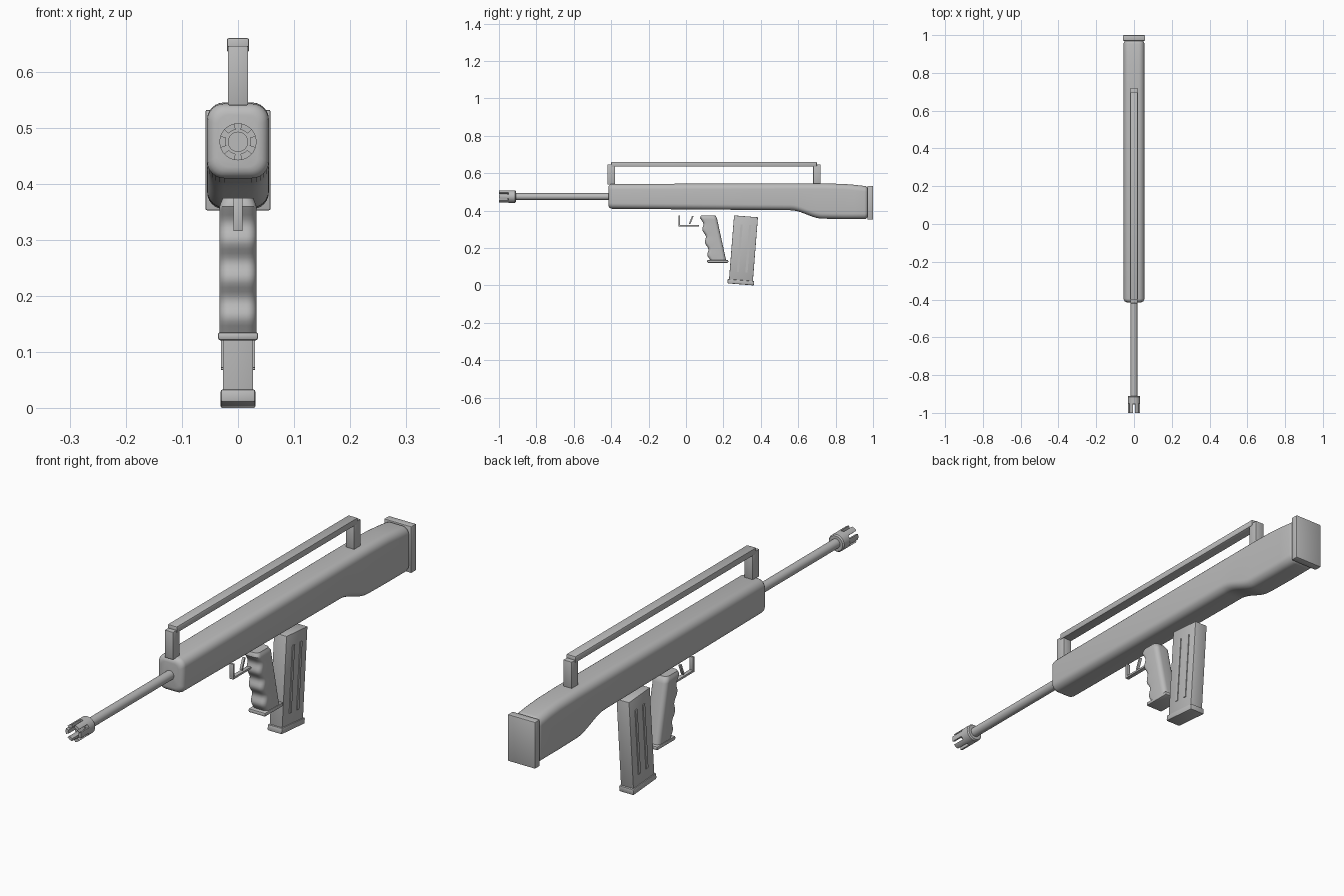
import bpy, bmesh, math
from mathutils import Matrix, Vector

if "Cube" in bpy.data.objects:
    bpy.data.objects.remove(bpy.data.objects["Cube"], do_unlink=True)

grey = bpy.data.materials.new("plain grey")
grey.use_nodes = True
COLOUR = (0.5, 0.5, 0.5, 1)
grey.diffuse_color = COLOUR
grey.node_tree.nodes["Principled BSDF"].inputs["Base Color"].default_value = COLOUR


def finish(name, bm, smooth=True):
    bmesh.ops.recalc_face_normals(bm, faces=bm.faces)
    mesh = bpy.data.meshes.new(name)
    bm.to_mesh(mesh)
    bm.free()
    mesh.materials.append(grey)
    ob = bpy.data.objects.new(name, mesh)
    bpy.context.collection.objects.link(ob)
    if smooth:
        bpy.ops.object.select_all(action="DESELECT")
        ob.select_set(True)
        bpy.context.view_layer.objects.active = ob
        bpy.ops.object.shade_smooth_by_angle(angle=math.radians(35))
    return ob


def box(name, y, z, half_width, bevel=0.003, x=0, matrix=None):
    """Bevelled box from y and z ranges, optionally moved by a matrix."""
    bm = bmesh.new()
    bmesh.ops.create_cube(bm, size=1)
    bmesh.ops.scale(bm, vec=(2 * half_width, y[1] - y[0], z[1] - z[0]), verts=bm.verts)
    bmesh.ops.translate(bm, vec=(x, sum(y) / 2, sum(z) / 2), verts=bm.verts)
    if bevel:
        bmesh.ops.bevel(bm, geom=bm.edges[:], offset=bevel, segments=2, profile=0.5, affect="EDGES")
    if matrix:
        bm.transform(matrix)
    return finish(name, bm)


def rounded_rect(half_width, low, high, r, steps=6):
    pts = []
    corners = [(half_width, high), (-half_width, high), (-half_width, low), (half_width, low)]
    for k, (cx, cz) in enumerate(corners):
        ox = cx - math.copysign(r, cx)
        oz = cz - r if cz == high else cz + r
        for i in range(steps + 1):
            a = math.pi / 2 * (k + i / steps)
            pts.append((ox + r * math.cos(a), oz + r * math.sin(a)))
    return pts


def loft(name, sections, place):
    """Skin rounded rectangles given as (station, half width, low, high, radius)."""
    bm = bmesh.new()
    rings = [[bm.verts.new(place(t, u, v)) for u, v in rounded_rect(w, lo, hi, r)]
             for t, w, lo, hi, r in sections]
    n = len(rings[0])
    for a, b in zip(rings, rings[1:]):
        for i in range(n):
            bm.faces.new((a[i], a[(i + 1) % n], b[(i + 1) % n], b[i]))
    bm.faces.new(rings[0])
    bm.faces.new(rings[-1])
    return finish(name, bm)


def lathe(name, profile, z, segments=32):
    """Revolve (y, radius) points around the bore line."""
    bm = bmesh.new()
    verts = [bm.verts.new((r, y, z)) for y, r in profile]
    edges = [bm.edges.new(p) for p in zip(verts, verts[1:])]
    bmesh.ops.spin(bm, geom=verts + edges, cent=(0, 0, z), axis=(0, 1, 0),
                   angle=math.tau, steps=segments)
    bmesh.ops.remove_doubles(bm, verts=bm.verts, dist=1e-5)
    return finish(name, bm)


# Long stock body: rounded nose, straight run, deeper butt
R = 0.03


def end_cap(y, direction, low, high, r=0.02):
    rows = []
    for i in range(5):
        a = math.pi / 2 * i / 4
        inset = r * (1 - math.sin(a))
        rows.append((y + direction * r * (1 - math.cos(a)), 0.055 - inset,
                     low + inset, high - inset, R - inset * 0.6))
    return rows


sections = end_cap(-0.415, 1, 0.41, 0.543) + [(0.56, 0.055, 0.402, 0.545, R)]
for i in range(1, 11):
    t = i / 10
    drop = t * t * (3 - 2 * t)
    sections.append((0.56 + 0.17 * t, 0.055, 0.402 - 0.045 * drop, 0.545, R))
sections += [(0.84, 0.055, 0.355, 0.543, R), (0.9, 0.055, 0.355, 0.538, R)]
sections += end_cap(0.974, -1, 0.355, 0.532)[::-1]
loft("stock_body", sections, lambda t, u, v: (u, t, v))

box("butt_plate", (0.97, 1.0), (0.353, 0.532), 0.058, 0.003)

# Carry handle
box("carry_handle_bar", (-0.4, 0.7), (0.635, 0.66), 0.02, 0.004)
for name, y in (("front", -0.4), ("rear", 0.7)):
    box(name + "_handle_post", (y - 0.02, y + 0.02), (0.54, 0.646), 0.018, 0.002)

# Barrel and slotted muzzle
BORE = 0.475
lathe("barrel", [(-0.4, 0), (-0.4, 0.018), (-0.955, 0.018), (-0.955, 0)], BORE)
lathe("muzzle_sleeve", [(-0.95, 0.018), (-0.95, 0.033), (-0.915, 0.033),
                        (-0.91, 0.029), (-0.91, 0.016)], BORE)
bm = bmesh.new()
PRONGS = 6
for k in range(PRONGS):
    rings = []
    for i in range(6):
        a = math.tau * (k + 0.62 * (i / 5 - 0.5)) / PRONGS
        rings.append([bm.verts.new((r * math.cos(a), y, BORE + r * math.sin(a)))
                      for y, r in ((-1, 0.022), (-1, 0.033), (-0.948, 0.033), (-0.948, 0.022))])
    for a, b in zip(rings, rings[1:]):
        for j in range(4):
            bm.faces.new((a[j], a[(j + 1) % 4], b[(j + 1) % 4], b[j]))
    bm.faces.new(rings[0])
    bm.faces.new(rings[-1])
finish("muzzle_prongs", bm)

# Trigger and guard
box("guard_front", (-0.04, -0.032), (0.316, 0.375), 0.008, 0.001)
box("guard_bottom", (-0.04, 0.07), (0.316, 0.324), 0.008, 0.001)
tilt = Matrix.Translation((0, 0.028, 0.35)) @ Matrix.Rotation(math.radians(-22), 4, "X")
box("trigger", (-0.004, 0.004), (-0.023, 0.023), 0.005, 0.001, matrix=tilt)

# Pistol grip with finger grooves
grip = []
for i in range(33):
    t = i / 32
    z = 0.132 + 0.243 * t
    front = 0.126 - 0.048 * t + 0.006 * math.cos(math.tau * (z - 0.195) / 0.068)
    back = 0.215 - 0.053 * t
    inset = 0.006 * max(0, (t - 0.94) / 0.06)
    grip.append((z, 0.033 - inset, front + inset, back - inset, 0.018))
loft("pistol_grip", grip, lambda t, u, v: (u, v, t))
box("grip_base", (0.113, 0.226), (0.121, 0.136), 0.036, 0.005)

# Leaning magazine with raised side ribs and a floor plate
lean = Matrix.Translation((0, 0.307, 0.195)) @ Matrix.Rotation(math.radians(-4.5), 4, "X")
box("magazine", (-0.064, 0.064), (-0.175, 0.175), 0.027, 0.002, matrix=lean)
box("magazine_floor", (-0.071, 0.071), (-0.19, -0.167), 0.031, 0.004, matrix=lean)
for side, x in (("left", 0.027), ("right", -0.027)):
    for part, y in (("front", -0.02), ("rear", 0.026)):
        box(f"magazine_{side}_{part}_rib", (y - 0.006, y + 0.006), (-0.125, 0.13),
            0.003, 0, x=x, matrix=lean)
